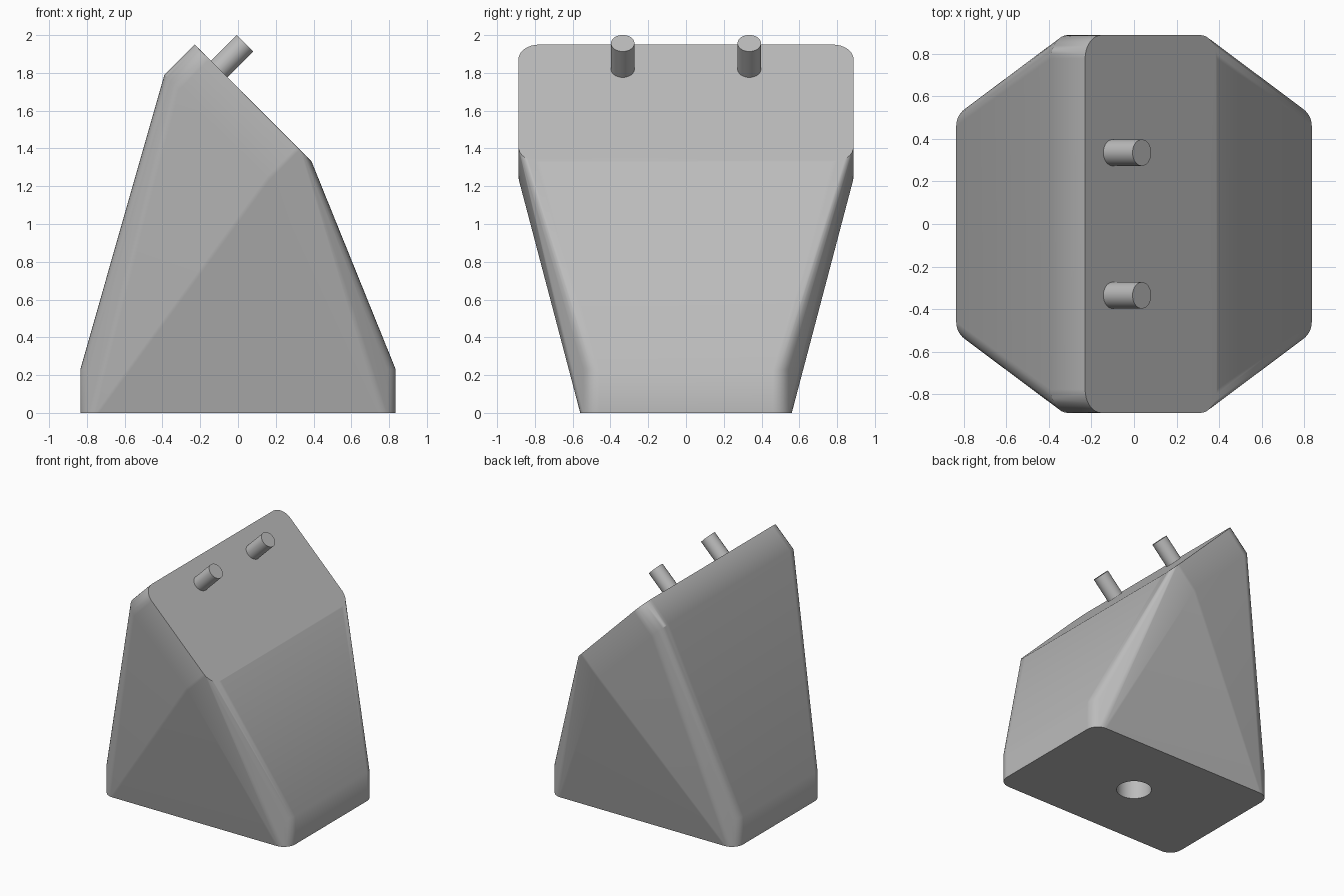
import bpy, bmesh, math
from mathutils import Matrix, Vector

if "Cube" in bpy.data.objects:
    bpy.data.objects.remove(bpy.data.objects["Cube"])

grey = bpy.data.materials.new("mid_grey")
grey.use_nodes = True
colour = (0.5, 0.5, 0.5, 1)
grey.diffuse_color = colour
grey.node_tree.nodes["Principled BSDF"].inputs["Base Color"].default_value = colour


def finish(bm, name):
    mesh = bpy.data.meshes.new(name)
    bm.to_mesh(mesh)
    bm.free()
    mesh.materials.append(grey)
    obj = bpy.data.objects.new(name, mesh)
    bpy.context.collection.objects.link(obj)
    return obj


def smooth(obj):
    bpy.ops.object.select_all(action='DESELECT')
    obj.select_set(True)
    bpy.context.view_layer.objects.active = obj
    bpy.ops.object.shade_smooth_by_angle(angle=math.radians(30))


def rounded_slab(bm, half_x, half_y, thickness, radius, matrix, steps=8):
    """Points of a slab with rounded corners, its outer face at local z = 0."""
    for z in (0, thickness):
        for q in range(4):
            sx = 1 if q in (0, 3) else -1
            sy = 1 if q < 2 else -1
            for i in range(steps + 1):
                a = (q + i / steps) * math.pi / 2
                p = Vector((sx * (half_x - radius) + radius * math.cos(a),
                            sy * (half_y - radius) + radius * math.sin(a), z))
                bm.verts.new(matrix @ p)


def cylinder(name, radius, depth, matrix):
    bm = bmesh.new()
    bmesh.ops.create_cone(bm, cap_ends=True, segments=40, radius1=radius,
                          radius2=radius, depth=depth, matrix=matrix)
    return finish(bm, name)


# Wedge body: hull around the floor slab and the tilted top slab
tilt = Matrix.Rotation(math.radians(45), 4, 'Y')
top_frame = Matrix.Translation((0.08, 0, 1.64)) @ tilt
bm = bmesh.new()
rounded_slab(bm, 0.835, 0.56, 0.23, 0.1, Matrix())
rounded_slab(bm, 0.438, 0.887, -0.226, 0.11, top_frame)
hull = bmesh.ops.convex_hull(bm, input=bm.verts)
loose = {g for g in hull["geom_interior"] + hull["geom_unused"]
         if isinstance(g, bmesh.types.BMVert)}
bmesh.ops.delete(bm, geom=list(loose), context='VERTS')
bmesh.ops.dissolve_limit(bm, angle_limit=math.radians(0.5),
                         verts=bm.verts, edges=bm.edges)
bmesh.ops.recalc_face_normals(bm, faces=bm.faces)
body = finish(bm, "wedge_body")

# Blind mounting hole in the underside
cutter = cylinder("hole_cutter", 0.128, 0.8, Matrix())
cut = body.modifiers.new("mounting_hole", 'BOOLEAN')
cut.operation = 'DIFFERENCE'
cut.solver = 'EXACT'
cut.object = cutter
bpy.context.view_layer.objects.active = body
bpy.ops.object.modifier_apply(modifier=cut.name)
bpy.data.objects.remove(cutter)
smooth(body)
weighted = body.modifiers.new("weighted_normals", 'WEIGHTED_NORMAL')
weighted.keep_sharp = True

# Two pegs standing square to the sloping top
for side, y in (("front", -0.335), ("back", 0.335)):
    centre = Matrix.Translation((-0.05, y, 1.87))
    smooth(cylinder(side + "_peg", 0.062, 0.246, centre @ tilt))
